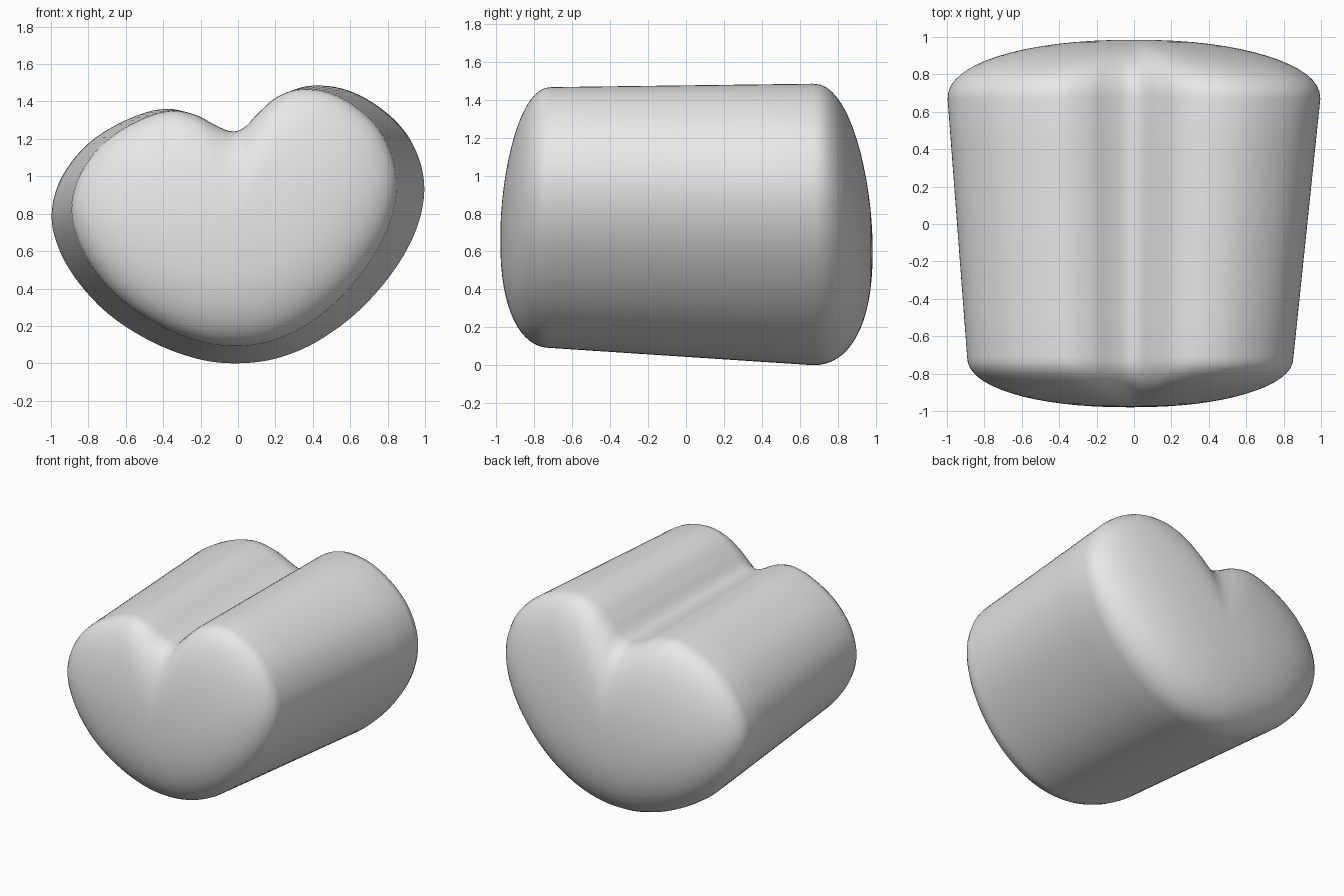
import bpy, bmesh, math
from mathutils import Vector
from mathutils.geometry import interpolate_bezier

if "Cube" in bpy.data.objects:
    bpy.data.objects.remove(bpy.data.objects["Cube"])

# Kidney-shaped rear outline (x, z), clockwise from the notch
PTS = [(-.03, 1.24), (.04, 1.26), (.13, 1.345), (.25, 1.44), (.4, 1.485), (.6, 1.455),
       (.8, 1.335), (.93, 1.18), (.995, .97), (.965, .75), (.85, .52), (.65, .285),
       (.42, .115), (.2, .025), (-.02, 0), (-.22, .025), (-.46, .115), (-.7, .27),
       (-.88, .47), (-.975, .66), (-.995, .82), (-.94, 1.0), (-.8, 1.175),
       (-.6, 1.3), (-.4, 1.36), (-.25, 1.335), (-.12, 1.27)]
SUB, CAP_RINGS = 5, 16
NOTCH = Vector((-.03, 1.24))


def smooth_loop(points):
    """Closed smooth curve through the given points."""
    p = [Vector((x, z, 0)) for x, z in points]
    n, out = len(p), []
    for i in range(n):
        a, b, c, d = p[i - 1], p[i], p[(i + 1) % n], p[(i + 2) % n]
        seg = (c - b).length
        h1 = (c - a).normalized() * seg / 3
        h2 = (d - b).normalized() * seg / 3
        out += [q.xy for q in interpolate_bezier(b, b + h1, c - h2, c, SUB + 1)[:-1]]
    return out


def taper(v):
    """Shrink the rear outline about the notch to get the front outline."""
    dx, dz = v - NOTCH
    return NOTCH + Vector((dx * (.892 if dx < 0 else .86), dz * .927))


def ring(bm, loop, y):
    return [bm.verts.new((v.x, y, v.y)) for v in loop]


def bridge(bm, a, b):
    n = len(a)
    for i in range(n):
        bm.faces.new((a[i], a[(i + 1) % n], b[(i + 1) % n], b[i]))


def dome(bm, edge, loop, y0, depth, centre, radii):
    """Rounded cap whose rings relax from the outline to an ellipse."""
    c, prev = Vector(centre), edge
    for k in range(1, CAP_RINGS):
        t = k / CAP_RINGS * math.pi / 2
        r = math.cos(t) ** (2 / 2.2)
        y = y0 + depth * math.sin(t) ** (2 / 2.2)
        cur = []
        for v in loop:
            d = v - c
            u = d.normalized()
            e = u / math.hypot(u.x / radii[0], u.y / radii[1])
            cur.append(c + d.lerp(e, 1 - r) * r)
        cur = ring(bm, cur, y)
        bridge(bm, prev, cur)
        prev = cur
    tip = bm.verts.new((c.x, y0 + depth, c.y))
    for i in range(len(prev)):
        bm.faces.new((prev[i], prev[(i + 1) % len(prev)], tip))


bm = bmesh.new()
rear = smooth_loop(PTS)
front = [taper(v) for v in rear]

# Straight tapered sides
Y_FRONT, Y_REAR, STEPS = -.71, .67, 6
rings = []
for s in range(STEPS + 1):
    t = s / STEPS
    rings.append(ring(bm, [a.lerp(b, t) for a, b in zip(front, rear)],
                      Y_FRONT + (Y_REAR - Y_FRONT) * t))
for a, b in zip(rings, rings[1:]):
    bridge(bm, a, b)

# Domed ends
dome(bm, rings[0], front, Y_FRONT, -.27, (-.02, .66), (.86, .62))
dome(bm, rings[-1], rear, Y_REAR, .315, (0, .6), (.98, .66))
bmesh.ops.recalc_face_normals(bm, faces=bm.faces)
for f in bm.faces:
    f.smooth = True

mesh = bpy.data.meshes.new("kidney_cushion")
bm.to_mesh(mesh)
bm.free()
grey = bpy.data.materials.new("light grey")
grey.diffuse_color = (.8, .8, .8, 1)
grey.use_nodes = True
grey.node_tree.nodes["Principled BSDF"].inputs["Base Color"].default_value = grey.diffuse_color
mesh.materials.append(grey)
body = bpy.data.objects.new("kidney_cushion", mesh)
bpy.context.collection.objects.link(body)
